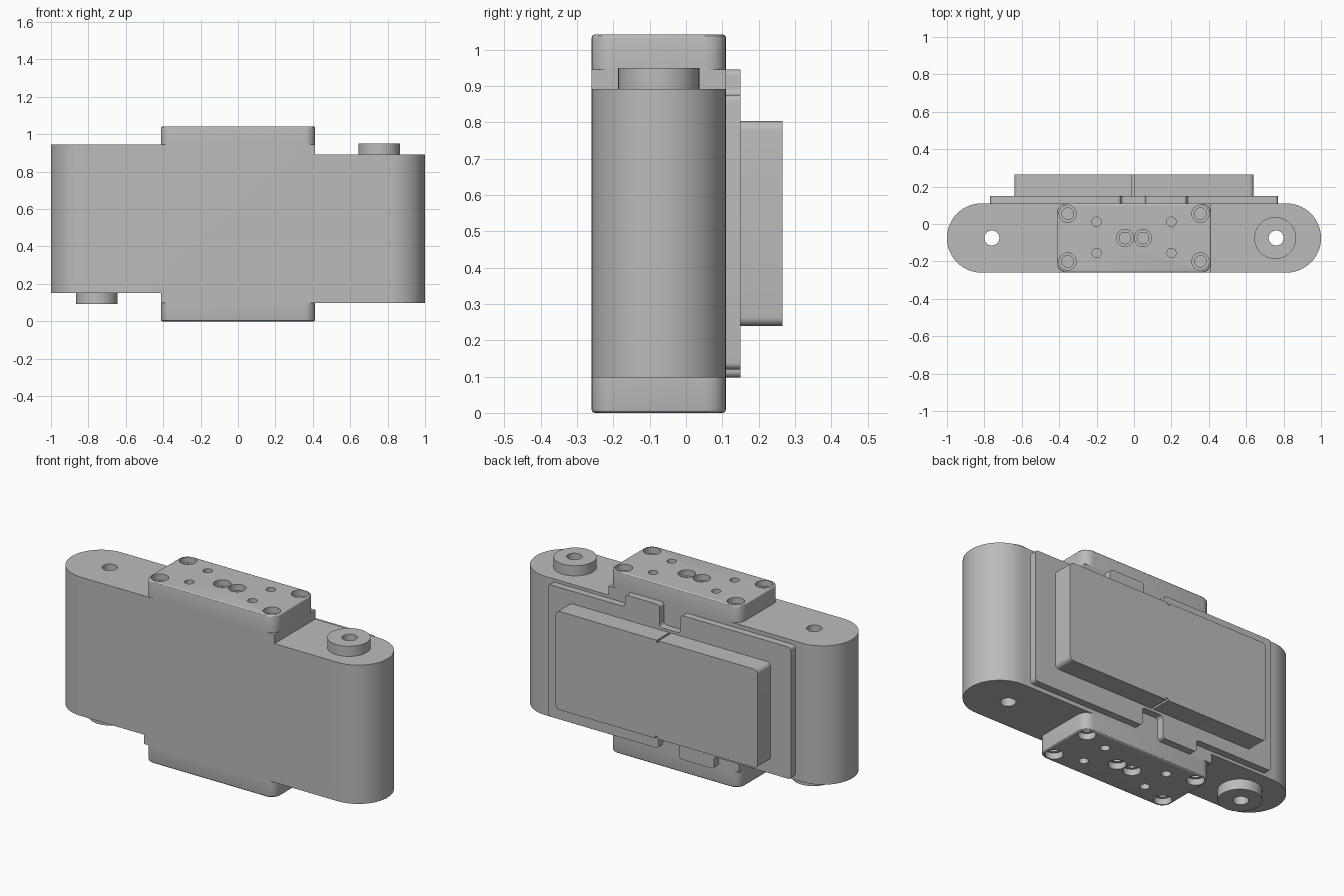
import bpy, bmesh, math
from mathutils import Matrix, Vector

if "Cube" in bpy.data.objects:
    bpy.data.objects.remove(bpy.data.objects["Cube"])

H = 1.042            # total height
YC = -0.075          # depth centre of the body
grey = bpy.data.materials.new("plain grey")
grey.diffuse_color = (0.5, 0.5, 0.5, 1)
grey.use_nodes = True
grey.node_tree.nodes["Principled BSDF"].inputs["Base Color"].default_value = grey.diffuse_color
# half turn about the depth axis through the middle of the model
TURN = Matrix.Translation((0, 0, H)) @ Matrix.Rotation(math.pi, 4, 'Y')


def rounded(points, r, n=6):
    """Fillet every right-angled corner of an outline."""
    out = []
    for i, p in enumerate(points):
        p = Vector(p)
        d1 = (Vector(points[i - 1]) - p).normalized()
        d2 = (Vector(points[(i + 1) % len(points)]) - p).normalized()
        c = p + (d1 + d2) * r
        for k in range(n + 1):
            t = math.pi / 2 * k / n
            out.append(c - d2 * r * math.cos(t) - d1 * r * math.sin(t))
    return out


def rect(x0, x1, y0, y1):
    return [(x0, y0), (x1, y0), (x1, y1), (x0, y1)]


def circle(x, y, r, n=32):
    return [(x + r * math.cos(2 * math.pi * k / n), y + r * math.sin(2 * math.pi * k / n)) for k in range(n)]


def prism(name, outline, a, b, axis='Z', chamfer=0):
    """Extrude an outline from a to b; chamfer softens the rim at b."""
    bm = bmesh.new()
    place = (lambda p, h: (p[0], p[1], h)) if axis == 'Z' else (lambda p, h: (p[0], h, p[1]))
    face = bm.faces.new([bm.verts.new(place(p, a)) for p in outline])
    bmesh.ops.remove_doubles(bm, verts=bm.verts[:], dist=1e-5)
    face = bm.faces[:][0]
    ext = bmesh.ops.extrude_face_region(bm, geom=[face], use_keep_orig=True)
    top = [v for v in ext['geom'] if isinstance(v, bmesh.types.BMVert)]
    shift = Vector(place((0, 0), b - a))
    bmesh.ops.translate(bm, verts=top, vec=shift)
    bmesh.ops.recalc_face_normals(bm, faces=bm.faces[:])
    if chamfer:
        rim = [e for e in bm.edges if all(v in top for v in e.verts)]
        bmesh.ops.bevel(bm, geom=rim, offset=chamfer, segments=3, profile=0.5, affect='EDGES')
    me = bpy.data.meshes.new(name)
    bm.to_mesh(me)
    bm.free()
    me.materials.append(grey)
    ob = bpy.data.objects.new(name, me)
    bpy.context.collection.objects.link(ob)
    return ob


def cut(ob, cutters):
    """Subtract the cutters from an object, then discard them."""
    for c in cutters:
        m = ob.modifiers.new("cut", 'BOOLEAN')
        m.operation, m.solver, m.object = 'DIFFERENCE', 'EXACT', c
    bpy.context.view_layer.update()
    dg = bpy.context.evaluated_depsgraph_get()
    me = bpy.data.meshes.new_from_object(ob.evaluated_get(dg))
    ob.modifiers.clear()
    ob.data = me
    for c in cutters:
        bpy.data.objects.remove(c)


def turned_copy(ob, name):
    me = ob.data.copy()
    me.transform(TURN)
    new = bpy.data.objects.new(name, me)
    bpy.context.collection.objects.link(new)


# Body: stadium prism with a step at opposite ends and two through holes
body = prism("body", rounded(rect(-1, 1, -0.26, 0.11), 0.185, 16), 0.097, 0.945)
cut(body, [prism("cutter", rect(0.413, 1.2, -0.5, 0.5), 0.892, 1.2),
           prism("cutter", rect(-1.2, -0.413, -0.5, 0.5), -0.2, 0.15),
           prism("cutter", circle(0.76, YC, 0.04), -0.2, 1.3),
           prism("cutter", circle(-0.76, YC, 0.04), -0.2, 1.3)])

# Bosses around the through holes
boss = prism("upper_boss", circle(0.755, YC, 0.112, 48), 0.892, 0.95)
cut(boss, [prism("cutter", circle(0.76, YC, 0.04), 0.5, 1.3)])
turned_copy(boss, "lower_boss")

# End blocks with counterbored screw holes and small pin holes
block = prism("upper_block", rounded(rect(-0.413, 0.413, -0.26, 0.11), 0.055), 0.945, H, chamfer=0.01)
bores = [(sx * 0.355, y) for sx in (-1, 1) for y in (-0.2, 0.055)] + [(-0.048, YC), (0.048, YC)]
pins = [(sx * 0.2, y) for sx in (-1, 1) for y in (-0.155, 0.012)]
cutters = [prism("cutter", circle(x, y, 0.046), H - 0.035, 1.2) for x, y in bores]
cutters += [prism("cutter", circle(x, y, 0.031), H - 0.08, 1.2) for x, y in bores]
cutters += [prism("cutter", circle(x, y, 0.025, 24), H - 0.07, 1.2) for x, y in pins]
cut(block, cutters)
turned_copy(block, "lower_block")

# Back plate: half outline with tab and notch, repeated by a half turn
half = [(0.07, 0.12), (0.77, 0.12), (0.77, 0.875), (0.283, 0.875),
        (0.283, 0.945), (0.062, 0.945), (0.062, 0.818), (-0.07, 0.818)]
prism("back_plate", rounded(half + [(-x, H - z) for x, z in half], 0.018), 0.11, 0.15, 'Y')

# Raised back panel with small slits in its top and bottom edges
panel = prism("back_panel", rounded(rect(-0.64, 0.64, 0.239, 0.803), 0.025), 0.15, 0.265, 'Y')
cut(panel, [prism("cutter", rect(-0.011, 0.001, 0.79, 0.9), 0.1, 0.4, 'Y'),
            prism("cutter", rect(-0.001, 0.011, 0.1, 0.252), 0.1, 0.4, 'Y')])

# Smooth curved walls, keep edges sharp
for ob in bpy.context.scene.objects:
    ob.select_set(True)
    bpy.context.view_layer.objects.active = ob
bpy.ops.object.shade_smooth_by_angle(angle=math.radians(30))
